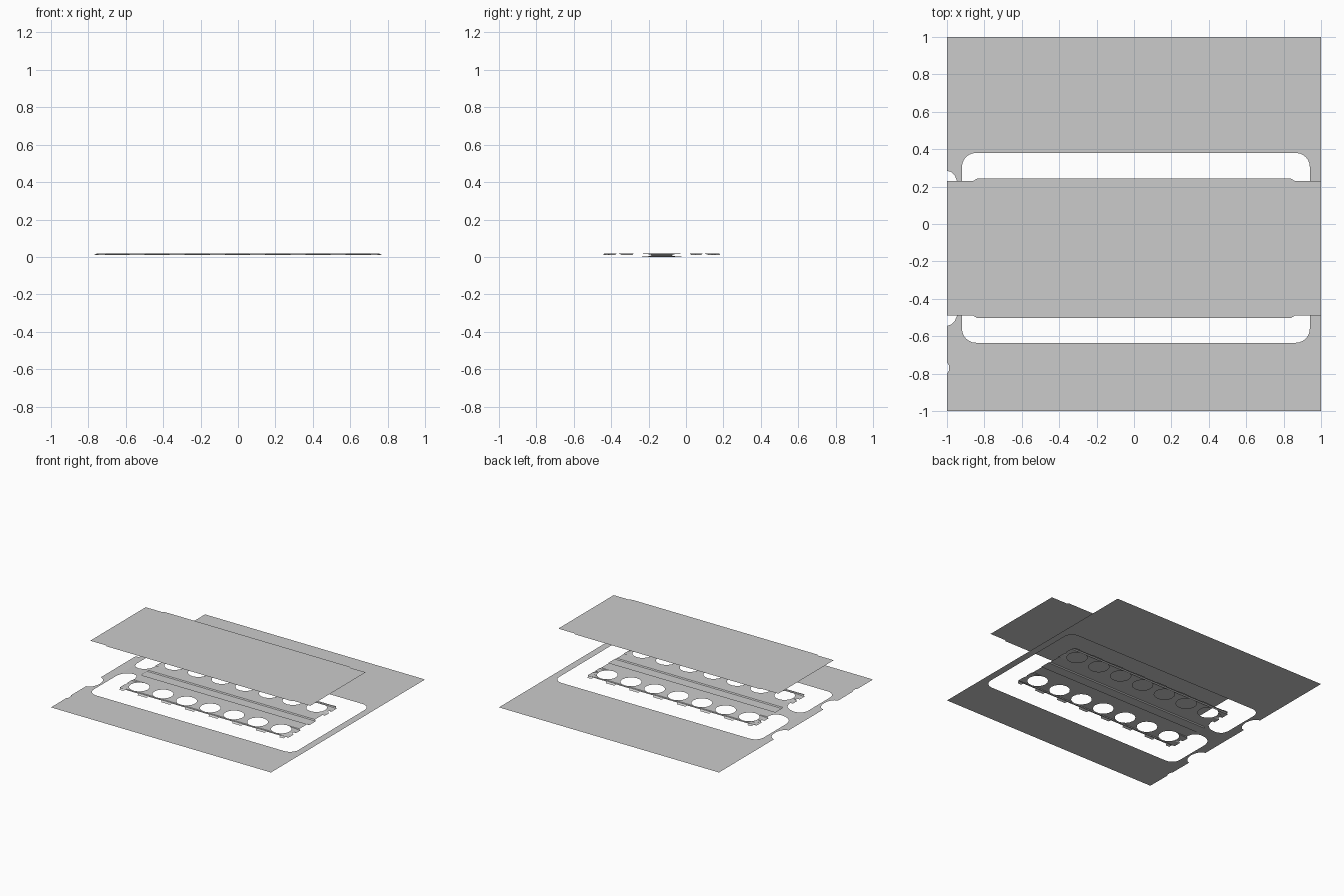
import bpy, math

if "Cube" in bpy.data.objects:
    bpy.data.objects.remove(bpy.data.objects["Cube"])

CY = -0.13          # centre line of the pocket
PLATE_Z, TAB_Z = 0.018, 0.011


def arc(cx, cy, r, a0, a1, n=6, ry=None):
    ry = ry or r
    return [(cx + r * math.cos(math.radians(a0 + (a1 - a0) * i / n)),
             cy + ry * math.sin(math.radians(a0 + (a1 - a0) * i / n))) for i in range(n + 1)]


def add_object(name, mesh):
    ob = bpy.data.objects.new(name, mesh)
    bpy.context.collection.objects.link(ob)
    return ob


def sheet(name, loops, z):
    """Flat filled sheet: first loop is the outline, the others are holes."""
    cu = bpy.data.curves.new(name + "_outline", 'CURVE')
    cu.dimensions = '2D'
    cu.fill_mode = 'BOTH'
    for pts in loops:
        sp = cu.splines.new('POLY')
        sp.points.add(len(pts) - 1)
        for p, (x, y) in zip(sp.points, pts):
            p.co = (x, y, 0, 1)
        sp.use_cyclic_u = True
    tmp = add_object(name + "_tmp", cu)
    dg = bpy.context.evaluated_depsgraph_get()
    mesh = bpy.data.meshes.new_from_object(tmp.evaluated_get(dg))
    bpy.data.objects.remove(tmp)
    bpy.data.curves.remove(cu)
    for v in mesh.vertices:
        v.co.z = z
    if mesh.polygons and mesh.polygons[0].normal.z < 0:
        mesh.flip_normals()
    mesh.name = name
    return add_object(name, mesh)


# Base sheet with scalloped left edge and a large rounded opening
outline = [(-1, -1), (1, -1), (1, 1), (-1, 1)]
outline += arc(-1, 0.19, 0.06, 90, -90, 8, 0.095)
outline += arc(-1, -0.45, 0.06, 90, -90, 8, 0.095)
outline += [(-1, -0.74), (-0.99, -0.755), (-0.99, -0.785), (-1, -0.80)]
L, R, B, T, r = -0.92, 0.94, -0.635, 0.38, 0.075
opening = (arc(L + r, B + r, r, 180, 270) + arc(R - r, B + r, r, 270, 360) +
           arc(R - r, T - r, r, 0, 90) + arc(L + r, T - r, r, 90, 180))
sheet("base_sheet", [outline, opening], 0)

# Perforated inner plate with small drooping tabs between the holes
PX, PY, TAB = 0.755, 0.33, 0.014
xt = [(-0.755, -0.70)] + [(-0.54 + 0.215 * i - 0.05, -0.54 + 0.215 * i + 0.05)
                          for i in range(6)] + [(0.70, 0.755)]
yt = [(-0.32, -0.24), (-0.22, -0.15), (-0.05, 0.05), (0.15, 0.22), (0.24, 0.32)]
front = [(-PX, -PY)]
for a, b in xt:
    front += [(a + 0.004, -PY), (a + 0.01, -PY - TAB), (b - 0.01, -PY - TAB), (b - 0.004, -PY)]
right = [(PX, -PY)]
for a, b in yt:
    right += [(PX, a), (PX + TAB, a + 0.008), (PX + TAB, b - 0.008), (PX, b)]
half = front + right
rim = [(x, y + CY) for x, y in half + [(-x, -y) for x, y in half]]
holes = [arc(-0.645 + 0.215 * i, CY + s * 0.23, 0.078, 0, 337.5, 15)
         for i in range(7) for s in (-1, 1)]
plate = sheet("perforated_plate", [rim] + holes, PLATE_Z)
for v in plate.data.vertices:
    if abs(v.co.x) > PX + 0.003 or abs(v.co.y - CY) > PY + 0.003:
        v.co.z = TAB_Z

# Waisted bridge ramping from the base up to the plate
verts, faces, n = [], [], 12
for i in range(n + 1):
    u = -1 + 2 * i / n
    w = 0.055 + 0.075 * (1 - math.sqrt(max(0, 1 - u * u)))
    x = L + (-PX - L) * i / n
    z = PLATE_Z * i / n
    verts += [(x, CY - w, z), (x, CY + w, z)]
    if i < n:
        k = 2 * i
        faces.append((k, k + 2, k + 3, k + 1))
me = bpy.data.meshes.new("bridge")
me.from_pydata(verts, [], faces)
add_object("bridge", me)

# Raised cover sheet with slightly stepped long edges
edge = [(-1, -0.36), (-0.86, -0.36), (-0.84, -0.372), (0.84, -0.372), (0.86, -0.36), (1, -0.36)]
cover = [(x, y + CY) for x, y in edge + [(-x, -y) for x, y in edge]]
sheet("raised_cover", [cover], 0.353)
